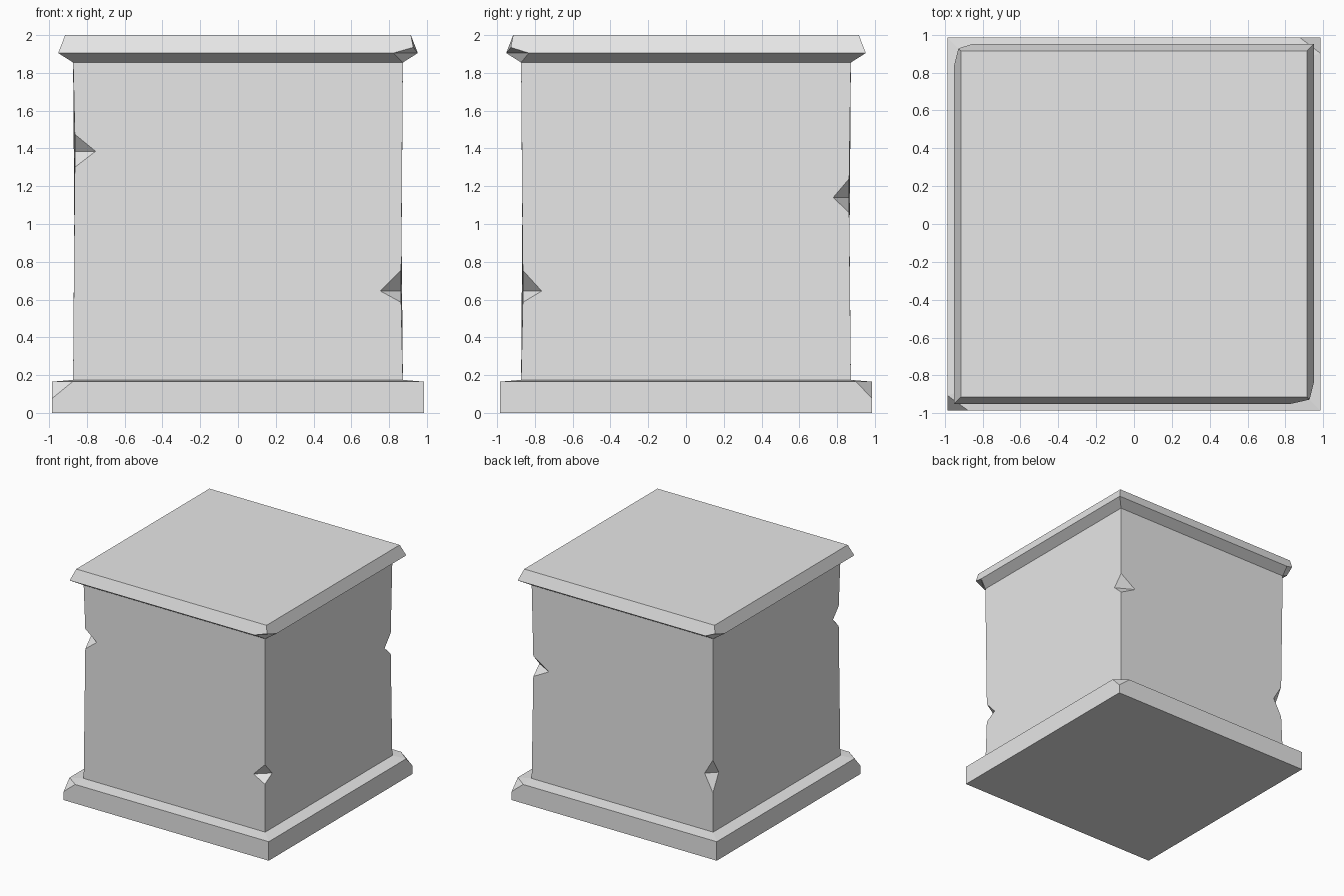
import bpy, bmesh
from mathutils import Vector

cube = bpy.data.objects.get("Cube")
if cube:
    bpy.data.objects.remove(cube, do_unlink=True)

stone = bpy.data.materials.new("stone_grey")
stone.use_nodes = True
stone.diffuse_color = (0.8, 0.8, 0.8, 1)
stone.node_tree.nodes["Principled BSDF"].inputs["Base Color"].default_value = (0.8, 0.8, 0.8, 1)

# Corners run counter-clockwise; side i joins corner i to the next one
CORNERS = [(1, -1), (1, 1), (-1, 1), (-1, -1)]


def at(i, half, z, ahead=0, back=0):
    """Point at corner i, slid along the side after it or the side before it."""
    c = Vector(CORNERS[i % 4])
    p = c * half
    p += (Vector(CORNERS[(i + 1) % 4]) - c) / 2 * ahead
    p += (Vector(CORNERS[(i - 1) % 4]) - c) / 2 * back
    return Vector((p.x, p.y, z))


def ring(half, z):
    return [at(i, half, z) for i in range(4)]


def build(name, polygons):
    bm = bmesh.new()
    for poly in polygons:
        bm.faces.new([bm.verts.new(p) for p in poly])
    bmesh.ops.remove_doubles(bm, verts=bm.verts, dist=0.0005)
    bmesh.ops.recalc_face_normals(bm, faces=bm.faces)
    mesh = bpy.data.meshes.new(name)
    bm.to_mesh(mesh)
    bm.free()
    mesh.materials.append(stone)
    obj = bpy.data.objects.new(name, mesh)
    bpy.context.collection.objects.link(obj)


# Plinth: low slab with a slightly sloped top and two broken corners
W, H = 0.986, 0.165
broken = {1: (0.11, 0.085), 3: (0.11, 0.08)}
polys = [ring(W, 0), ring(0.872, 0.175)]
for i in range(4):
    j = (i + 1) % 4
    a, b = at(i, W, H), at(j, W, H)
    start, end = [a], [b]
    if i in broken:
        a = at(i, W, H, ahead=broken[i][0])
        start = [at(i, W, 0.075), a]
    if j in broken:
        b = at(j, W, H, back=broken[j][1])
        end = [b, at(j, W, 0.075)]
    polys.append([at(j, W, 0), at(i, W, 0)] + start + end)
    polys.append([a, b, at(j, 0.872, 0.175), at(i, 0.872, 0.175)])
    if i in broken:
        near = at(i, W, H, back=broken[i][1])
        polys += [[at(i, W, 0.075), a, near], [a, near, at(i, 0.872, 0.175)]]
build("plinth", polys)

# Shaft: square block with one notch in each upright edge
# (bottom, middle, top, reach on next side, reach on previous side)
notches = [(0.585, 0.645, 0.755, 0.10, 0.11),
           (1.06, 1.14, 1.24, 0.15, 0.085),
           (0.51, 0.66, 0.795, 0.08, 0.08),
           (1.30, 1.385, 1.475, 0.11, 0.08)]
S, WORN = 0.873, 0.864
polys = [ring(S, 0.175), ring(S, 1.855)]
for i in range(4):
    j = (i + 1) % 4
    low, mid, high, ahead, back = notches[i]
    low2, mid2, high2, ahead2, back2 = notches[j]
    tip, tip2 = at(i, WORN, mid, ahead=ahead), at(j, WORN, mid2, back=back2)
    polys.append([at(i, S, 0.175), at(j, S, 0.175),
                  at(j, WORN, low2), tip2, at(j, WORN, high2),
                  at(j, S, 1.855), at(i, S, 1.855),
                  at(i, WORN, high), tip, at(i, WORN, low)])
    other = at(i, WORN, mid, back=back)
    polys += [[at(i, WORN, low), tip, other], [at(i, WORN, high), tip, other]]
build("shaft", polys)

# Cap: flared underside, sloped rim, two chipped corners
TOP, RIM, UNDER, ZR = 0.915, 0.952, 0.873, 1.905
chipped = {0: (0.12, 0.13), 2: (0.12, 0.10)}
polys = [ring(TOP, 2), ring(UNDER, 1.855)]
for i in range(4):
    j = (i + 1) % 4
    a, b = at(i, RIM, ZR), at(j, RIM, ZR)
    start, end = [a], [b]
    if i in chipped:
        a = at(i, RIM, ZR, ahead=chipped[i][0])
        start = [at(i, 0.928, 1.935), a]
    if j in chipped:
        b = at(j, RIM, ZR, back=chipped[j][1])
        end = [b, at(j, 0.928, 1.935)]
    polys.append([at(j, TOP, 2), at(i, TOP, 2)] + start + end)
    polys.append([a, b, at(j, UNDER, 1.855), at(i, UNDER, 1.855)])
    if i in chipped:
        near = at(i, RIM, ZR, back=chipped[i][1])
        polys += [[at(i, 0.928, 1.935), a, near], [a, near, at(i, UNDER, 1.855)]]
build("cap", polys)
